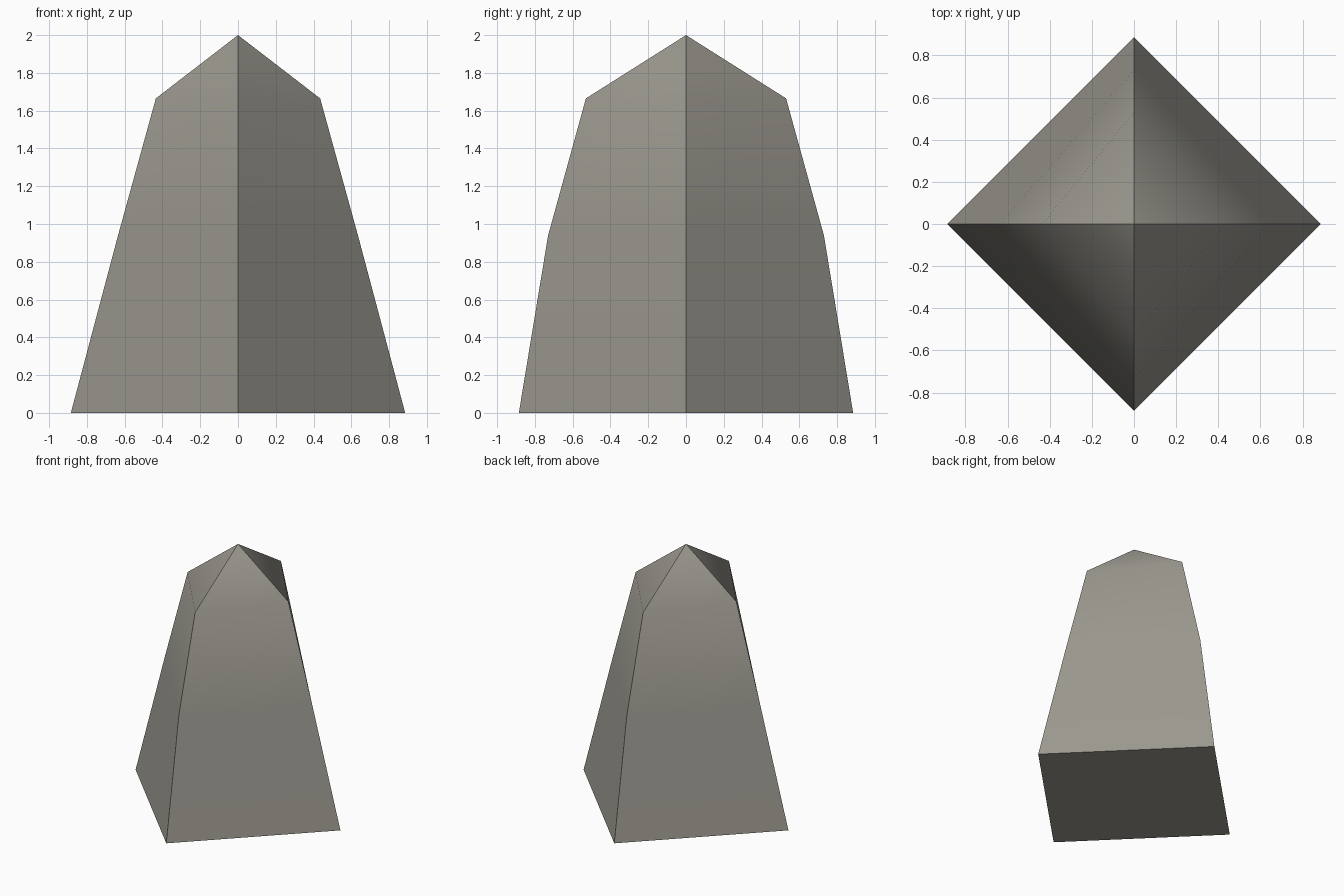
import bpy, bmesh, math

if "Cube" in bpy.data.objects:
    bpy.data.objects.remove(bpy.data.objects["Cube"])

# Stone material
mat = bpy.data.materials.new("warm grey stone")
mat.diffuse_color = (0.33, 0.315, 0.275, 1)
mat.use_nodes = True
mat.node_tree.nodes["Principled BSDF"].inputs["Base Color"].default_value = mat.diffuse_color

# Diamond cross-sections: height, half width in x, half width in y
rings = [(0.0, 0.885, 0.885), (0.94, 0.635, 0.73), (1.665, 0.435, 0.53)]

bm = bmesh.new()
loops = []
for z, rx, ry in rings:
    loops.append([bm.verts.new(p) for p in
                  ((rx, 0, z), (0, ry, z), (-rx, 0, z), (0, -ry, z))])
apex = bm.verts.new((0, 0, 2))

# Tapered sides, pointed cap and flat base
for low, high in zip(loops, loops[1:]):
    for i in range(4):
        j = (i + 1) % 4
        bm.faces.new((low[i], low[j], high[j], high[i]))
for i in range(4):
    bm.faces.new((loops[-1][i], loops[-1][(i + 1) % 4], apex))
bm.faces.new(loops[0][::-1])
bmesh.ops.recalc_face_normals(bm, faces=bm.faces)

mesh = bpy.data.meshes.new("stone_pillar")
bm.to_mesh(mesh)
bm.free()
mesh.materials.append(mat)
pillar = bpy.data.objects.new("stone_pillar", mesh)
bpy.context.collection.objects.link(pillar)

# Soft rings, sharp corner ridges
bpy.context.view_layer.objects.active = pillar
pillar.select_set(True)
bpy.ops.object.shade_smooth_by_angle(angle=math.radians(45))
